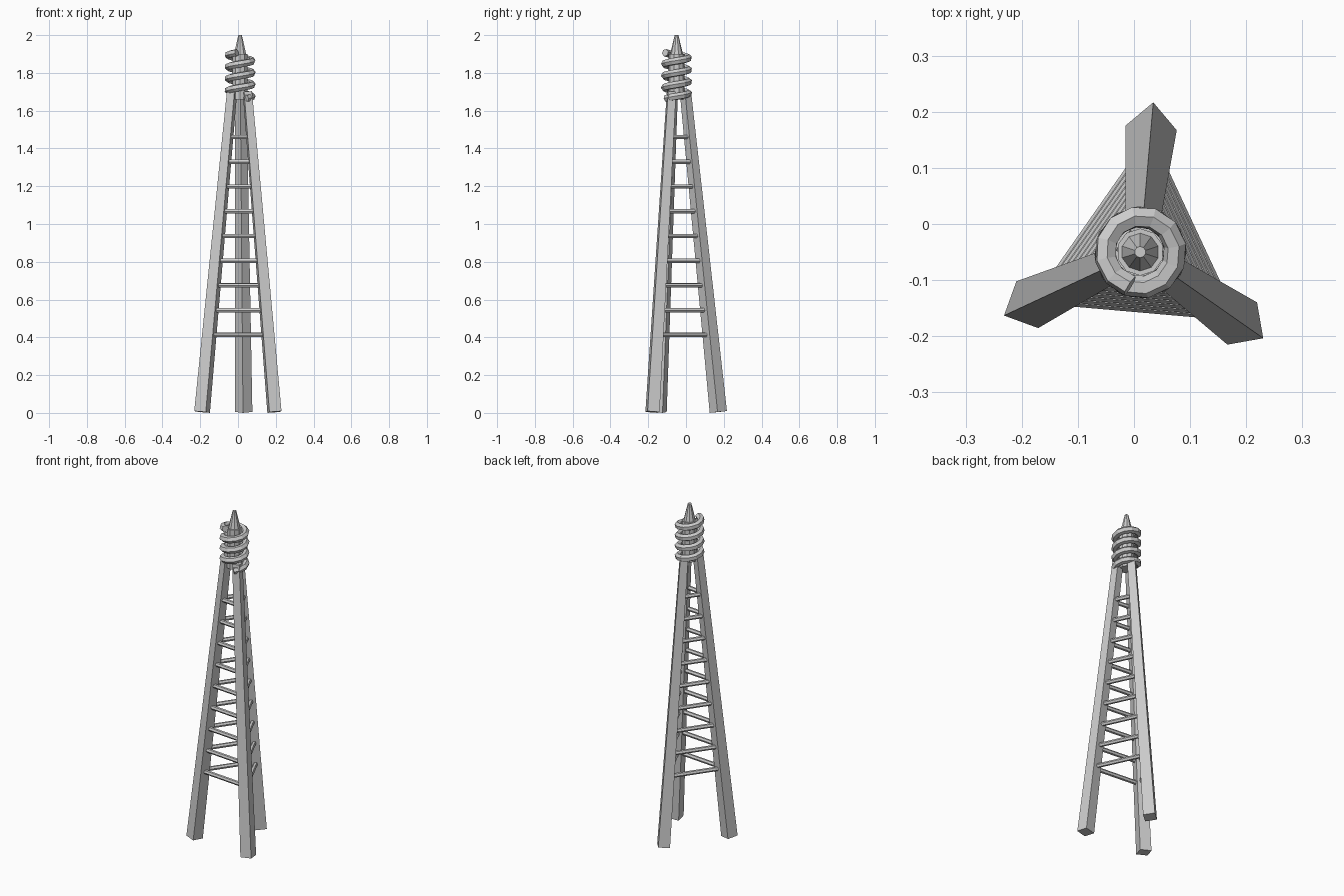
import bpy, math
from mathutils import Vector, Matrix

if "Cube" in bpy.data.objects:
    bpy.data.objects.remove(bpy.data.objects["Cube"])

CX, CY = 0.011, -0.05
ANGLES = [math.radians(a) for a in (85, 205, 325)]


def polar(r, a, z):
    return Vector((CX + r * math.cos(a), CY + r * math.sin(a), z))


def strut(name, p, q, r1, r2, sides, facing=0.0):
    # tapered prism from p to q, one corner turned towards the facing angle
    d = (q - p).normalized()
    bpy.ops.mesh.primitive_cone_add(vertices=sides, radius1=r1, radius2=r2, depth=(q - p).length)
    ob = bpy.context.object
    ob.name = name
    tilt = Vector((0, 0, 1)).rotation_difference(d).to_matrix().to_4x4()
    ob.data.transform(Matrix.Translation((p + q) / 2) @ tilt @ Matrix.Rotation(facing, 4, 'Z'))
    return ob


# three square tapered legs
for i, a in enumerate(ANGLES):
    strut(f"leg_{i + 1}", polar(0.222, a, 0.005), polar(0.047, a, 1.7), 0.046, 0.03, 4, a)

# horizontal rungs on each side
for level in range(9):
    z = 0.413 + level * 0.131
    r = 0.231 - 0.1 * z
    for i in range(3):
        strut(f"rung_{level + 1}_{i + 1}", polar(r, ANGLES[i], z),
              polar(r, ANGLES[(i + 1) % 3], z), 0.0125, 0.0125, 6)

# central core and pointed tip
strut("core", polar(0, 0, 1.66), polar(0, 0, 1.9), 0.042, 0.042, 10)
strut("tip", polar(0, 0, 1.89), polar(0, 0, 2.0), 0.036, 0.01, 10)

# coil wound around the core
curve = bpy.data.curves.new("coil", 'CURVE')
curve.dimensions = '3D'
curve.bevel_depth = 0.02
curve.bevel_resolution = 1
curve.use_fill_caps = True
spline = curve.splines.new('POLY')
turns, steps = 3.87, 46
spline.points.add(steps)
spline.use_smooth = False
for k, pt in enumerate(spline.points):
    t = k / steps
    pt.co = (*polar(0.063, math.radians(300) + t * turns * 2 * math.pi, 1.665 + 0.242 * t), 1)
coil = bpy.data.objects.new("coil", curve)
bpy.context.collection.objects.link(coil)
